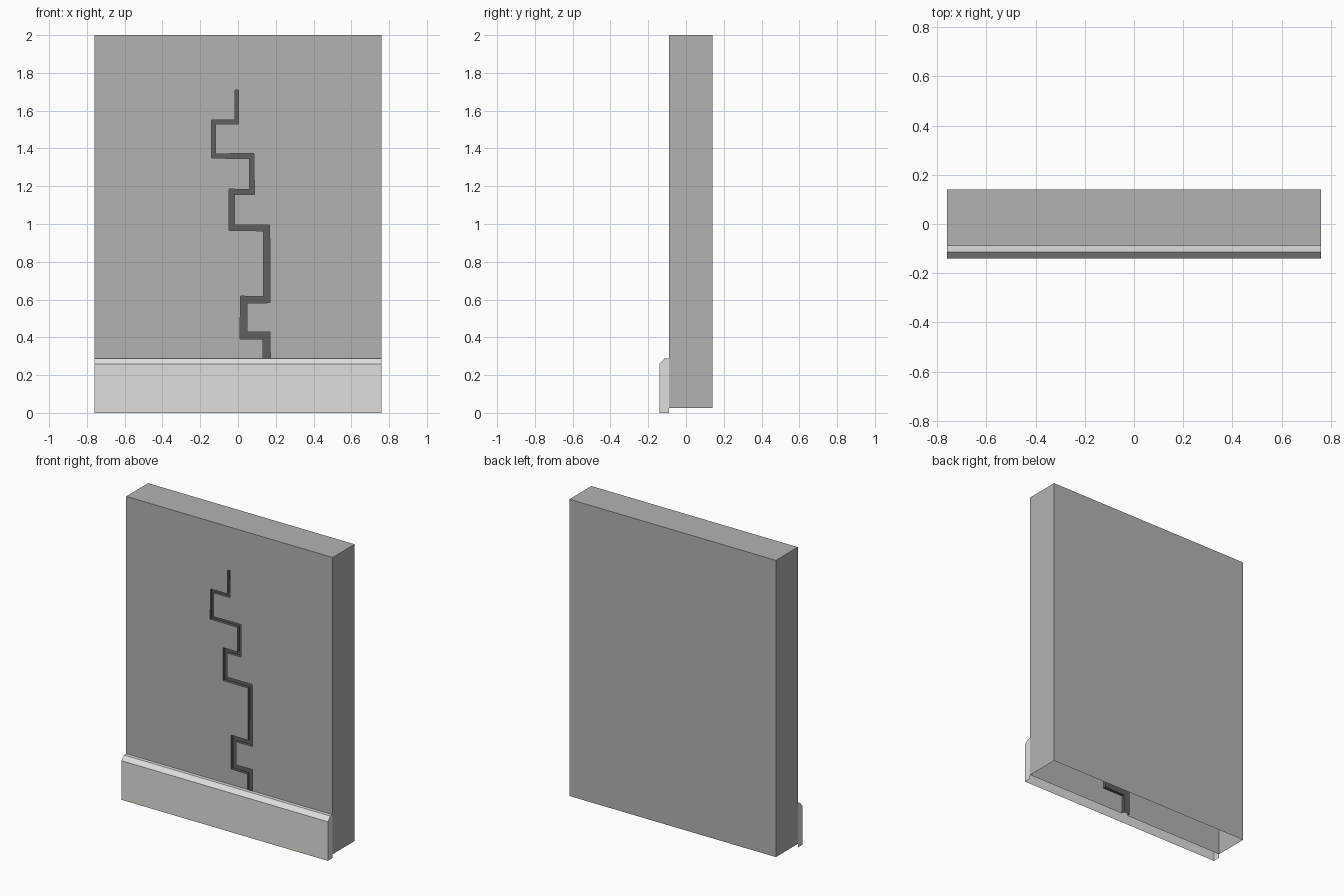
import bpy, bmesh

if "Cube" in bpy.data.objects:
    bpy.data.objects.remove(bpy.data.objects["Cube"])


def material(name, rgb):
    m = bpy.data.materials.new(name)
    m.diffuse_color = (*rgb, 1)
    m.use_nodes = True
    m.node_tree.nodes["Principled BSDF"].inputs["Base Color"].default_value = m.diffuse_color
    return m


def make_object(name, bm, mats):
    bmesh.ops.recalc_face_normals(bm, faces=bm.faces)
    me = bpy.data.meshes.new(name)
    bm.to_mesh(me)
    bm.free()
    for m in mats:
        me.materials.append(m)
    ob = bpy.data.objects.new(name, me)
    bpy.context.collection.objects.link(ob)
    return ob


def sign(v):
    return (v > 0.02) - (v < -0.02)


W, FRONT, BACK, BOTTOM, TOP = 0.76, -0.09, 0.14, 0.025, 2.0
DEPTH = 0.02

# Crack centreline (x, z) from top to bottom, widening as it descends
path = [(-0.006, 1.71), (-0.006, 1.54), (-0.13, 1.54), (-0.13, 1.36),
        (0.073, 1.36), (0.073, 1.17), (-0.033, 1.17), (-0.033, 0.98),
        (0.152, 0.98), (0.152, 0.60), (0.03, 0.60), (0.03, 0.41),
        (0.151, 0.41), (0.151, 0.17), (0.0, 0.17), (0.0, BOTTOM)]
right, left = [], []
for i, (x, z) in enumerate(path):
    half = 0.009 + 0.013 * i / (len(path) - 1)
    nx = nz = 0
    for a, b in ((i - 1, i), (i, i + 1)):
        if a >= 0 and b < len(path):
            nx -= sign(path[b][1] - path[a][1])
            nz += sign(path[b][0] - path[a][0])
    right.append((x + nx * half, z + nz * half))
    left.append((x - nx * half, z - nz * half))

# Wall panel: open underneath, with the crack sunk into its front
bm = bmesh.new()
corners = [(-W, BOTTOM), (-W, TOP), (W, TOP), (W, BOTTOM)]
front = [bm.verts.new((x, FRONT, z)) for x, z in corners]
back = [bm.verts.new((x, BACK, z)) for x, z in corners]
rim_r = [bm.verts.new((x, FRONT, z)) for x, z in right]
rim_l = [bm.verts.new((x, FRONT, z)) for x, z in left]
floor_r = [bm.verts.new((x, FRONT + DEPTH, z)) for x, z in right]
floor_l = [bm.verts.new((x, FRONT + DEPTH, z)) for x, z in left]

bm.faces.new(front + rim_r[::-1] + rim_l)
bm.faces.new(back[::-1])
for i in range(3):
    bm.faces.new((front[i], back[i], back[i + 1], front[i + 1]))

# Crack sides and floor
groove = [bm.faces.new((rim_l[0], rim_r[0], floor_r[0], floor_l[0]))]
for i in range(len(path) - 1):
    j = i + 1
    groove += [bm.faces.new((rim_r[i], rim_r[j], floor_r[j], floor_r[i])),
               bm.faces.new((rim_l[j], rim_l[i], floor_l[i], floor_l[j])),
               bm.faces.new((floor_l[i], floor_r[i], floor_r[j], floor_l[j]))]
for f in groove:
    f.material_index = 1
make_object("cracked_wall", bm, [material("wall_grey", (0.45, 0.45, 0.45)),
                                 material("crack_dark", (0.12, 0.115, 0.11))])

# Skirting board: chamfered profile, open underneath and against the wall
bm = bmesh.new()
profile = [(-0.14, 0.0), (-0.14, 0.26), (-0.114, 0.288), (FRONT, 0.288), (FRONT, 0.0)]
end_a, end_b = [[bm.verts.new((x, y, z)) for y, z in profile] for x in (-W, W)]
bm.faces.new(end_a)
bm.faces.new(end_b[::-1])
for i in range(3):
    bm.faces.new((end_a[i], end_b[i], end_b[i + 1], end_a[i + 1]))
make_object("skirting_board", bm, [material("skirting_light", (0.75, 0.74, 0.71))])
